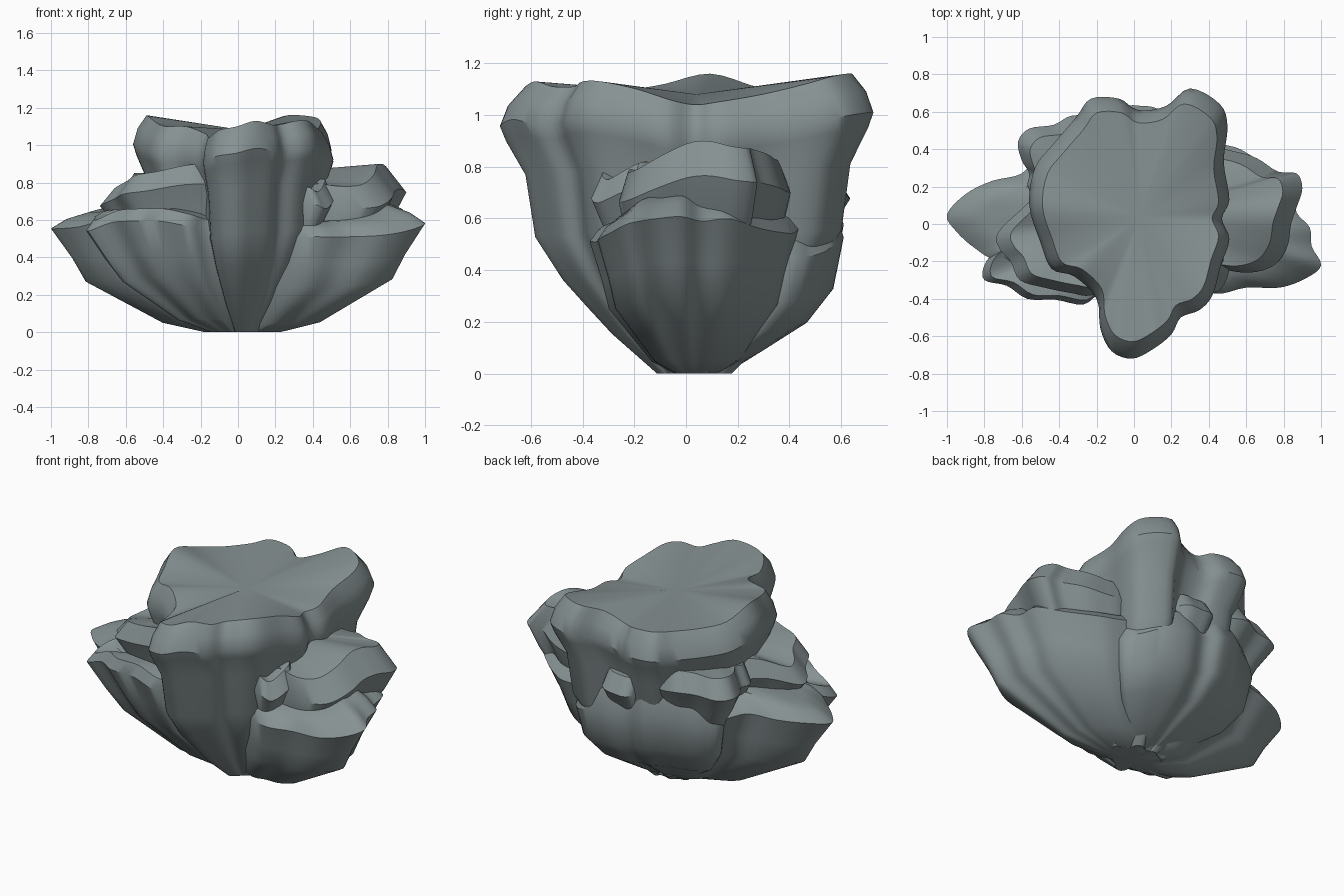
import bpy, bmesh, math
from mathutils import Vector

ROOT = Vector((0.03, 0.04))   # common foot that every lobe grows from

stone = bpy.data.materials.new("grey_stone")
stone.diffuse_color = (0.24, 0.285, 0.29, 1)

# (scale from the foot, fraction of the rim height)
TALL = [(0.2, 0), (0.43, 0.14), (0.55, 0.23), (0.68, 0.33), (0.82, 0.48),
        (0.87, 0.7), (0.97, 0.82), (1.0, 0.87), (0.96, 0.94), (0.88, 1)]
LOW = [(0.2, 0), (0.42, 0.11), (0.77, 0.45), (0.88, 0.65), (1.0, 0.9), (0.95, 1)]
SLOPED = [(0.2, 0), (0.42, 0.08), (0.82, 0.43), (0.89, 0.63), (1.0, 0.88), (0.92, 0.96), (0.8, 1.02)]
MID = [(0.2, 0), (0.43, 0.17), (0.72, 0.45), (0.88, 0.73), (1.0, 0.88), (0.9, 1)]
WIDE = [(0.2, 0), (0.43, 0.17), (0.74, 0.45), (0.92, 0.7), (1.0, 0.85), (0.88, 1)]
FULL = [(0.2, 0), (0.46, 0.14), (0.75, 0.3), (0.93, 0.5), (1.0, 0.8), (0.92, 1)]


def smooth_loop(pts, n=4):
    """Closed Catmull-Rom curve through the outline points."""
    out, k = [], len(pts)
    for i in range(k):
        a, b, c, d = (Vector(pts[(i + j) % k]) for j in (-1, 0, 1, 2))
        for s in range(n):
            t = s / n
            out.append(0.5 * (2 * b + (c - a) * t + (2 * a - 5 * b + 4 * c - d) * t * t
                              + (3 * b - a - 3 * c + d) * t ** 3))
    return out


def lobe(name, pts, profile, top_z):
    """Fluted shell: an outline (x, y, rim z) swept up a profile, with a fan cap."""
    loop = smooth_loop(pts)
    bm = bmesh.new()
    rings = []
    for s, f in profile:
        rings.append([bm.verts.new((ROOT.x + (p.x - ROOT.x) * s,
                                    ROOT.y + (p.y - ROOT.y) * s, p.z * f)) for p in loop])
    n = len(loop)
    for lo, hi in zip(rings, rings[1:]):
        for i in range(n):
            j = (i + 1) % n
            bm.faces.new((lo[i], lo[j], hi[j], hi[i]))
    top = bm.verts.new((ROOT.x, ROOT.y, top_z))
    foot = bm.verts.new((ROOT.x, ROOT.y, 0))
    for i in range(n):
        j = (i + 1) % n
        bm.faces.new((rings[-1][i], rings[-1][j], top))
        bm.faces.new((rings[0][j], rings[0][i], foot))
    bmesh.ops.recalc_face_normals(bm, faces=bm.faces)
    me = bpy.data.meshes.new(name)
    bm.to_mesh(me)
    bm.free()
    me.materials.append(stone)
    ob = bpy.data.objects.new(name, me)
    bpy.context.collection.objects.link(ob)
    bpy.ops.object.select_all(action='DESELECT')
    ob.select_set(True)
    bpy.context.view_layer.objects.active = ob
    bpy.ops.object.shade_smooth_by_angle(angle=math.radians(35))
    return ob


# tall central column with a wavy flat top
lobe("main_column", [
    (0.51, -0.08, 1.06), (0.465, -0.22, 1.10), (0.42, -0.38, 1.13), (0.35, -0.46, 1.13),
    (0.25, -0.5, 1.11), (0.2, -0.59, 1.11), (0.1, -0.67, 1.13), (-0.01, -0.72, 1.10),
    (-0.12, -0.68, 1.08), (-0.18, -0.56, 1.04), (-0.2, -0.4, 1.06), (-0.32, -0.28, 1.10),
    (-0.44, -0.24, 1.10), (-0.5, -0.1, 1.12), (-0.56, 0.1, 1.16), (-0.53, 0.3, 1.11),
    (-0.43, 0.43, 1.09), (-0.31, 0.57, 1.09), (-0.23, 0.67, 1.10), (-0.08, 0.67, 1.09),
    (0.02, 0.61, 1.07), (0.17, 0.63, 1.12), (0.3, 0.725, 1.16), (0.46, 0.64, 1.15),
    (0.5, 0.52, 1.12), (0.48, 0.33, 1.08), (0.51, 0.13, 1.05), (0.47, 0.03, 1.04)], TALL, 1.08)

# low spreading lobes
lobe("right_low_lobe", [
    (1.0, -0.22, 0.66), (0.92, -0.29, 0.62), (0.78, -0.34, 0.59), (0.6, -0.34, 0.58),
    (0.42, -0.37, 0.58), (0.2, -0.25, 0.58), (-0.1, 0.0, 0.6), (0.0, 0.25, 0.64),
    (0.25, 0.43, 0.66), (0.5, 0.42, 0.62), (0.62, 0.37, 0.62), (0.74, 0.28, 0.64),
    (0.85, 0.17, 0.68), (0.87, 0.06, 0.67), (0.94, -0.02, 0.69), (0.95, -0.12, 0.68)], SLOPED, 0.62)
lobe("left_tip_lobe", [
    (-1.0, 0.05, 0.63), (-0.9, 0.16, 0.65), (-0.76, 0.23, 0.66), (-0.6, 0.27, 0.67),
    (-0.5, 0.38, 0.65), (-0.3, 0.46, 0.64), (0.0, 0.4, 0.62), (0.15, 0.1, 0.62),
    (0.0, -0.15, 0.64), (-0.4, -0.25, 0.66), (-0.72, -0.2, 0.67), (-0.85, -0.13, 0.64),
    (-0.95, -0.04, 0.63)], SLOPED, 0.7)
lobe("front_left_low_lobe", [
    (-0.8, -0.22, 0.62), (-0.8, -0.3, 0.6), (-0.68, -0.33, 0.65), (-0.57, -0.4, 0.66),
    (-0.42, -0.405, 0.66), (-0.27, -0.43, 0.63), (-0.16, -0.36, 0.6), (0.1, -0.3, 0.58),
    (0.15, 0.1, 0.6), (-0.2, 0.1, 0.65), (-0.6, -0.08, 0.66), (-0.74, -0.15, 0.65)], LOW, 0.66)
lobe("back_low_lobe", [
    (0.44, 0.4, 0.56), (0.36, 0.52, 0.58), (0.24, 0.59, 0.64), (0.1, 0.61, 0.66),
    (-0.02, 0.58, 0.68), (-0.12, 0.61, 0.72), (-0.25, 0.57, 0.74), (-0.34, 0.53, 0.72),
    (-0.45, 0.46, 0.68), (-0.5, 0.35, 0.66), (-0.3, 0.1, 0.66), (0.0, -0.1, 0.65),
    (0.15, 0.1, 0.65), (0.35, 0.28, 0.6)], FULL, 0.74)

# middle terraces
lobe("right_mid_terrace", [
    (0.82, -0.12, 0.84), (0.75, -0.22, 0.79), (0.62, -0.26, 0.78), (0.45, -0.24, 0.8),
    (0.2, -0.2, 0.82), (-0.1, 0.05, 0.82), (0.1, 0.3, 0.82), (0.4, 0.4, 0.82),
    (0.55, 0.385, 0.83), (0.66, 0.35, 0.85), (0.77, 0.28, 0.87), (0.87, 0.27, 0.87),
    (0.9, 0.19, 0.88), (0.87, 0.09, 0.9), (0.84, 0.0, 0.89)], WIDE, 0.84)
lobe("left_mid_terrace", [
    (-0.73, -0.05, 0.77), (-0.72, -0.13, 0.78), (-0.66, -0.2, 0.81), (-0.61, -0.3, 0.84),
    (-0.48, -0.34, 0.86), (-0.33, -0.37, 0.89), (-0.22, -0.38, 0.9), (0.0, -0.3, 0.9),
    (0.15, 0.1, 0.86), (-0.1, 0.25, 0.86), (-0.45, 0.2, 0.84), (-0.6, 0.08, 0.83)], MID, 0.88)
lobe("back_left_terrace", [
    (-0.62, 0.44, 0.85), (-0.56, 0.51, 0.85), (-0.43, 0.53, 0.86), (-0.33, 0.58, 0.87),
    (-0.2, 0.56, 0.85), (0.0, 0.45, 0.85), (0.15, 0.1, 0.85), (0.0, -0.1, 0.85),
    (-0.4, 0.05, 0.84), (-0.56, 0.18, 0.83), (-0.56, 0.27, 0.84), (-0.6, 0.34, 0.84)], MID, 0.87)

# small shards on the flanks
lobe("front_right_shard", [
    (0.47, -0.34, 0.75), (0.4, -0.36, 0.78), (0.2, -0.25, 0.8), (-0.05, 0.05, 0.8),
    (0.2, 0.15, 0.8), (0.48, -0.15, 0.82), (0.51, -0.24, 0.8)], MID, 0.84)
lobe("back_shard", [
    (0.14, 0.6, 0.78), (0.05, 0.63, 0.77), (-0.06, 0.6, 0.77), (-0.1, 0.3, 0.77),
    (0.0, -0.1, 0.77), (0.15, 0.1, 0.77), (0.18, 0.45, 0.77)], MID, 0.78)
